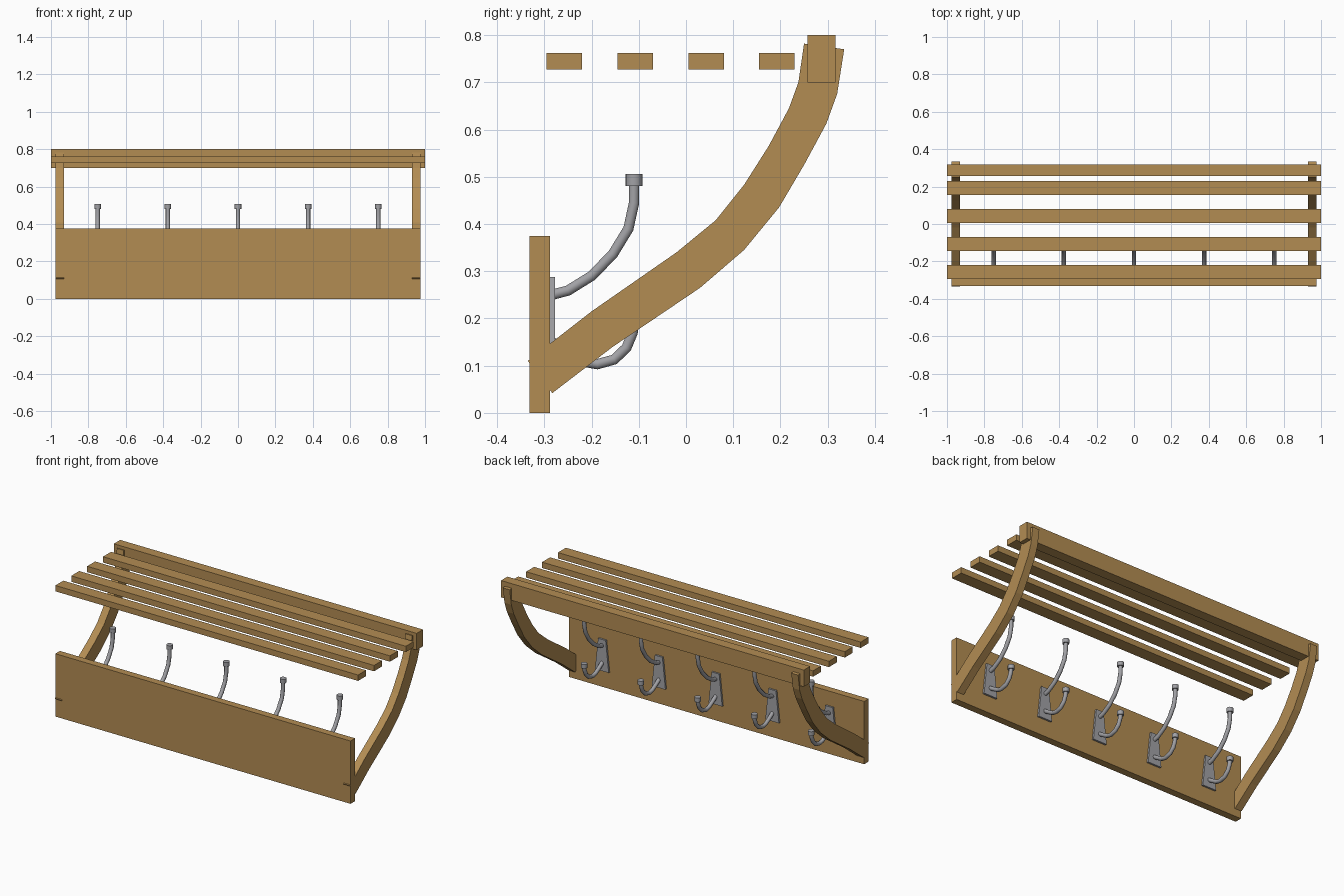
import bpy, bmesh, math
from mathutils import Vector

if "Cube" in bpy.data.objects:
    bpy.data.objects.remove(bpy.data.objects["Cube"])


def material(name, rgb):
    m = bpy.data.materials.new(name)
    m.diffuse_color = (*rgb, 1)
    m.use_nodes = True
    m.node_tree.nodes["Principled BSDF"].inputs["Base Color"].default_value = m.diffuse_color
    return m


WOOD = material("warm wood", (0.45, 0.265, 0.086))
METAL = material("grey metal", (0.36, 0.36, 0.38))


def finish(name, bm, mat, smooth=False):
    bmesh.ops.recalc_face_normals(bm, faces=bm.faces)
    me = bpy.data.meshes.new(name)
    bm.to_mesh(me)
    bm.free()
    ob = bpy.data.objects.new(name, me)
    bpy.context.collection.objects.link(ob)
    me.materials.append(mat)
    if smooth:
        bpy.ops.object.select_all(action='DESELECT')
        ob.select_set(True)
        bpy.context.view_layer.objects.active = ob
        bpy.ops.object.shade_smooth_by_angle(angle=math.radians(50))
    return ob


def prism(name, outline, offset, mat):
    """Extrude a closed 3D outline along an offset."""
    bm = bmesh.new()
    a = [bm.verts.new(p) for p in outline]
    b = [bm.verts.new(Vector(p) + Vector(offset)) for p in outline]
    n = len(a)
    bm.faces.new(a)
    bm.faces.new(b[::-1])
    for i in range(n):
        bm.faces.new((a[i], a[(i + 1) % n], b[(i + 1) % n], b[i]))
    return finish(name, bm, mat)


def board(name, half, y0, y1, z0, z1):
    return prism(name, [(-half, y0, z0), (-half, y1, z0), (-half, y1, z1), (-half, y0, z1)],
                 (2 * half, 0, 0), WOOD)


def tube(name, x, path, r, sides=10):
    """Sweep a round section along a path of (y, z) points."""
    bm = bmesh.new()
    pts = [Vector(p) for p in path]
    rings = []
    for i, p in enumerate(pts):
        d = (pts[min(i + 1, len(pts) - 1)] - pts[max(i - 1, 0)]).normalized()
        ring = []
        for k in range(sides):
            t = 2 * math.pi * k / sides
            c, s = r * math.cos(t), r * math.sin(t)
            ring.append(bm.verts.new((x + c, p.x - d.y * s, p.y + d.x * s)))
        rings.append(ring)
    for a, b in zip(rings, rings[1:]):
        for k in range(sides):
            j = (k + 1) % sides
            bm.faces.new((a[k], a[j], b[j], b[k]))
    bm.faces.new(rings[0])
    bm.faces.new(rings[-1])
    return finish(name, bm, METAL, True)


# Front board, shelf slats and rear rail
board("hook_board", 0.975, -0.331, -0.288, 0, 0.375)
for i in range(4):
    y = -0.295 + 0.15 * i
    board(f"shelf_slat_{i + 1}", 1.0, y, y + 0.075, 0.727, 0.762)
board("rear_rail", 1.0, 0.257, 0.317, 0.70, 0.80)

# Curved side brackets
upper = [(-0.335, 0.110), (-0.2, 0.215), (-0.02, 0.34), (0.063, 0.408), (0.123, 0.483),
         (0.175, 0.565), (0.218, 0.645), (0.238, 0.70), (0.25, 0.782)]
lower = [(0.335, 0.77), (0.32, 0.675), (0.297, 0.612), (0.25, 0.525), (0.197, 0.435),
         (0.123, 0.345), (0.03, 0.265), (-0.155, 0.14), (-0.283, 0.042)]
for side, x in (("left", -0.975), ("right", 0.93)):
    prism(f"{side}_bracket", [(x, y, z) for y, z in upper + lower], (0.045, 0, 0), WOOD)

# Double coat hooks: tapered plate, long upper arm, short lower arm, round tips
long_arm = [(-0.284, 0.25), (-0.25, 0.259), (-0.2, 0.29), (-0.155, 0.336),
            (-0.122, 0.39), (-0.11, 0.445), (-0.11, 0.485)]
short_arm = [(-0.284, 0.15), (-0.245, 0.125), (-0.215, 0.108), (-0.188, 0.103),
             (-0.152, 0.113), (-0.126, 0.138), (-0.113, 0.17), (-0.11, 0.19)]
for i in range(5):
    x = 0.375 * (i - 2)
    prism(f"hook_plate_{i + 1}", [(x - 0.045, -0.29, 0.1), (x + 0.045, -0.29, 0.1),
                                  (x + 0.025, -0.29, 0.288), (x - 0.025, -0.29, 0.288)],
          (0, 0.013, 0), METAL)
    for kind, path, top in (("upper", long_arm, 0.506), ("lower", short_arm, 0.21)):
        tube(f"{kind}_hook_{i + 1}", x, path, 0.0115)
        tube(f"{kind}_hook_tip_{i + 1}", x, [(-0.11, top - 0.025), (-0.11, top)], 0.018, 16)
